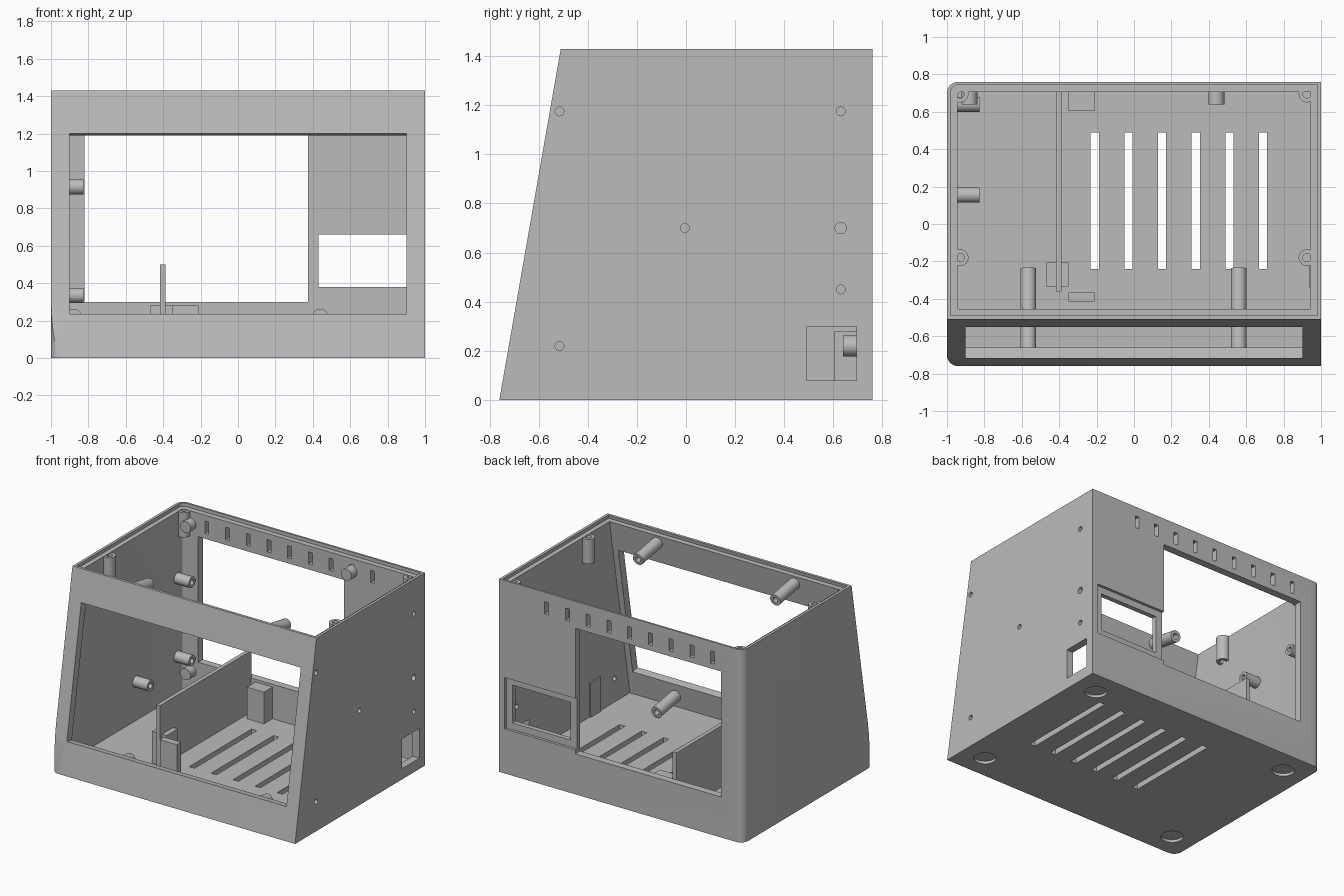
import bpy, bmesh, math
from mathutils import Vector, Matrix

if "Cube" in bpy.data.objects:
    bpy.data.objects.remove(bpy.data.objects["Cube"])

W, D, H, RUN = 1.0, 0.76, 1.43, 0.25      # half width, half depth, height, front lean
TILT = math.atan2(RUN, H)
INWARD = Vector((0, math.cos(TILT), -math.sin(TILT)))

grey = bpy.data.materials.new("plain grey")
grey.use_nodes = True
grey.diffuse_color = (0.5, 0.5, 0.5, 1)
grey.node_tree.nodes["Principled BSDF"].inputs["Base Color"].default_value = (0.5, 0.5, 0.5, 1)


def finish(name, bm):
    bmesh.ops.recalc_face_normals(bm, faces=bm.faces)
    mesh = bpy.data.meshes.new(name)
    bm.to_mesh(mesh)
    bm.free()
    mesh.materials.append(grey)
    ob = bpy.data.objects.new(name, mesh)
    bpy.context.collection.objects.link(ob)
    return ob


def add_box(bm, x, y, z, rot=None):
    lo, hi = Vector((x[0], y[0], z[0])), Vector((x[1], y[1], z[1]))
    m = Matrix.Translation((lo + hi) / 2) @ (rot or Matrix()) @ Matrix.Diagonal((*(hi - lo), 1))
    bmesh.ops.create_cube(bm, size=1, matrix=m)


def boxes(name, items):
    bm = bmesh.new()
    for x, y, z in items:
        add_box(bm, x, y, z)
    return finish(name, bm)


def add_rod(bm, centre, axis, r, length, seg=24):
    m = Matrix.Translation(centre) @ Vector(axis).to_track_quat('Z', 'Y').to_matrix().to_4x4()
    bmesh.ops.create_cone(bm, cap_ends=True, segments=seg, radius1=r, radius2=r, depth=length, matrix=m)


def tube(name, base, axis, length, r, hole, seg=24):
    """Hollow round standoff growing from base along axis."""
    bm = bmesh.new()
    m = Matrix.Translation(base) @ Vector(axis).to_track_quat('Z', 'Y').to_matrix().to_4x4()
    rings = []
    for rad, h in ((r, 0), (r, length), (hole, length), (hole, 0)):
        rings.append([bm.verts.new(m @ Vector((rad * math.cos(a), rad * math.sin(a), h)))
                      for a in (math.tau * i / seg for i in range(seg))])
    for k in range(4):
        a, b = rings[k], rings[(k + 1) % 4]
        for i in range(seg):
            j = (i + 1) % seg
            bm.faces.new((a[i], a[j], b[j], b[i]))
    return finish(name, bm)


def shell(name, x0, x1, back, z0, z1, r, inset):
    """Upright block, rounded at the two -x corners, cut by the leaning front plane."""
    bm = bmesh.new()
    front = inset - D
    pts = [(x1, front), (x1, back)]
    for cy, start in ((back - r, math.pi / 2), (front + r, math.pi)):
        for i in range(9):
            a = start + i * math.pi / 16
            pts.append((x0 + r + r * math.cos(a), cy + r * math.sin(a)))
    face = bm.faces.new([bm.verts.new((x, y, z0)) for x, y in pts])
    top = bmesh.ops.extrude_face_region(bm, geom=[face])["geom"]
    bmesh.ops.translate(bm, verts=[v for v in top if isinstance(v, bmesh.types.BMVert)],
                        vec=(0, 0, z1 - z0))
    geom = bm.verts[:] + bm.edges[:] + bm.faces[:]
    bmesh.ops.bisect_plane(bm, geom=geom, dist=1e-5, plane_co=(0, front, 0),
                           plane_no=-INWARD, clear_outer=True)
    bmesh.ops.holes_fill(bm, edges=[e for e in bm.edges if e.is_boundary])
    return finish(name, bm)


def cut(target, cutter):
    mod = target.modifiers.new("cut", 'BOOLEAN')
    mod.operation, mod.solver, mod.object = 'DIFFERENCE', 'EXACT', cutter
    bpy.context.view_layer.objects.active = target
    bpy.ops.object.modifier_apply(modifier=mod.name)
    bpy.data.objects.remove(cutter)


# Case: hollow, open on top, with a stepped rim for a lid
case = shell("case", -W, W, D, 0, H, 0.06, 0)
cut(case, shell("cavity", -0.945, 0.945, 0.705, 0.045, H + 0.2, 0.02, 0.06))
cut(case, shell("rim_step", -0.98, 0.98, 0.745, 1.405, H + 0.1, 0.04, 0.02))

# Leaning front window
mid = 0.7175
y_mid = -D + RUN * mid / H
bm = bmesh.new()
half = 0.4825 / math.cos(TILT)
add_box(bm, (-0.9, 0.9), (y_mid - 0.1, y_mid + 0.1), (mid - half, mid + half),
        Matrix.Rotation(-TILT, 4, 'X'))
cut(case, finish("window", bm))

# Back panel opening, small framed socket and vent row
cut(case, boxes("back_opening", [((-0.82, 0.375), (0.6, 0.9), (0.3, 1.23))]))
cut(case, boxes("socket_recess", [((0.37, 0.955), (0.74, 0.9), (0.33, 0.71))]))
cut(case, boxes("socket_hole", [((0.43, 0.905), (0.6, 0.9), (0.38, 0.66))]))
vents = [0.61 - 0.17 * i for i in range(9)]
cut(case, boxes("vents", [((x - 0.016, x + 0.016), (0.6, 0.9), (1.27, 1.36)) for x in vents]))

# Floor slits and shallow foot recesses
slits = [-0.21 + 0.18 * i for i in range(6)]
cut(case, boxes("floor_slits", [((x - 0.022, x + 0.022), (-0.24, 0.49), (-0.1, 0.1)) for x in slits]))
bm = bmesh.new()
for x in (-0.82, 0.82):
    for y in (-0.58, 0.58):
        add_rod(bm, (x, y, 0), (0, 0, 1), 0.075, 0.04, 32)
cut(case, finish("foot_recesses", bm))

# Side wall screw holes and socket
bm = bmesh.new()
for y, z, r in ((-0.515, 1.175, 0.018), (0.63, 1.175, 0.018), (-0.005, 0.7, 0.018),
                (0.63, 0.7, 0.023), (0.63, 0.45, 0.018), (-0.515, 0.22, 0.018)):
    add_rod(bm, (W, y, z), (1, 0, 0), r, 0.2)
add_box(bm, (0.9, 1.1), (0.49, 0.695), (0.08, 0.3))
cut(case, finish("side_holes", bm))

# Lid posts in the corners
for x in (-0.93, 0.925):
    for y in (-0.18, 0.695):
        tube("lid_post", (x, y, 1.22), (0, 0, 1), 0.183, 0.045, 0.022)

# Standoffs on the side wall
for y in (0.155, 0.64):
    for z in (0.335, 0.915):
        tube("side_standoff", (-0.96, y, z), (1, 0, 0), 0.135, 0.04, 0.02)

# Long standoffs square to the leaning front
for x in (-0.565, 0.56):
    for y, z in ((-0.475, 1.35), (-0.69, 0.135)):
        tube("front_standoff", Vector((x, y, z)) - 0.02 * INWARD, INWARD, 0.26, 0.042, 0.02)

# Short bosses round the back opening
for x in (-0.88, 0.44):
    for z in (0.22, 1.31):
        bm = bmesh.new()
        add_rod(bm, (x, 0.68, z), (0, 1, 0), 0.043, 0.08)
        finish("back_boss", bm)

# Divider, board holders and wall tab
boxes("divider", [((-0.418, -0.388), (-0.36, 0.71), (0.03, 0.5))])
for x, y in (((-0.47, -0.35), (-0.335, -0.205)), ((-0.35, -0.21), (0.605, 0.71)),
             ((-0.35, -0.21), (-0.415, -0.365))):
    boxes("board_holder", [(x, y, (0.03, 0.28))])
boxes("wall_tab", [((0.935, 0.965), (-0.34, -0.22), (0.03, 0.3))])

# Smooth round parts, keep corners crisp
for ob in bpy.context.scene.objects:
    if ob.type == 'MESH':
        bpy.ops.object.select_all(action='DESELECT')
        ob.select_set(True)
        bpy.context.view_layer.objects.active = ob
        bpy.ops.object.shade_smooth_by_angle(angle=math.radians(30))
